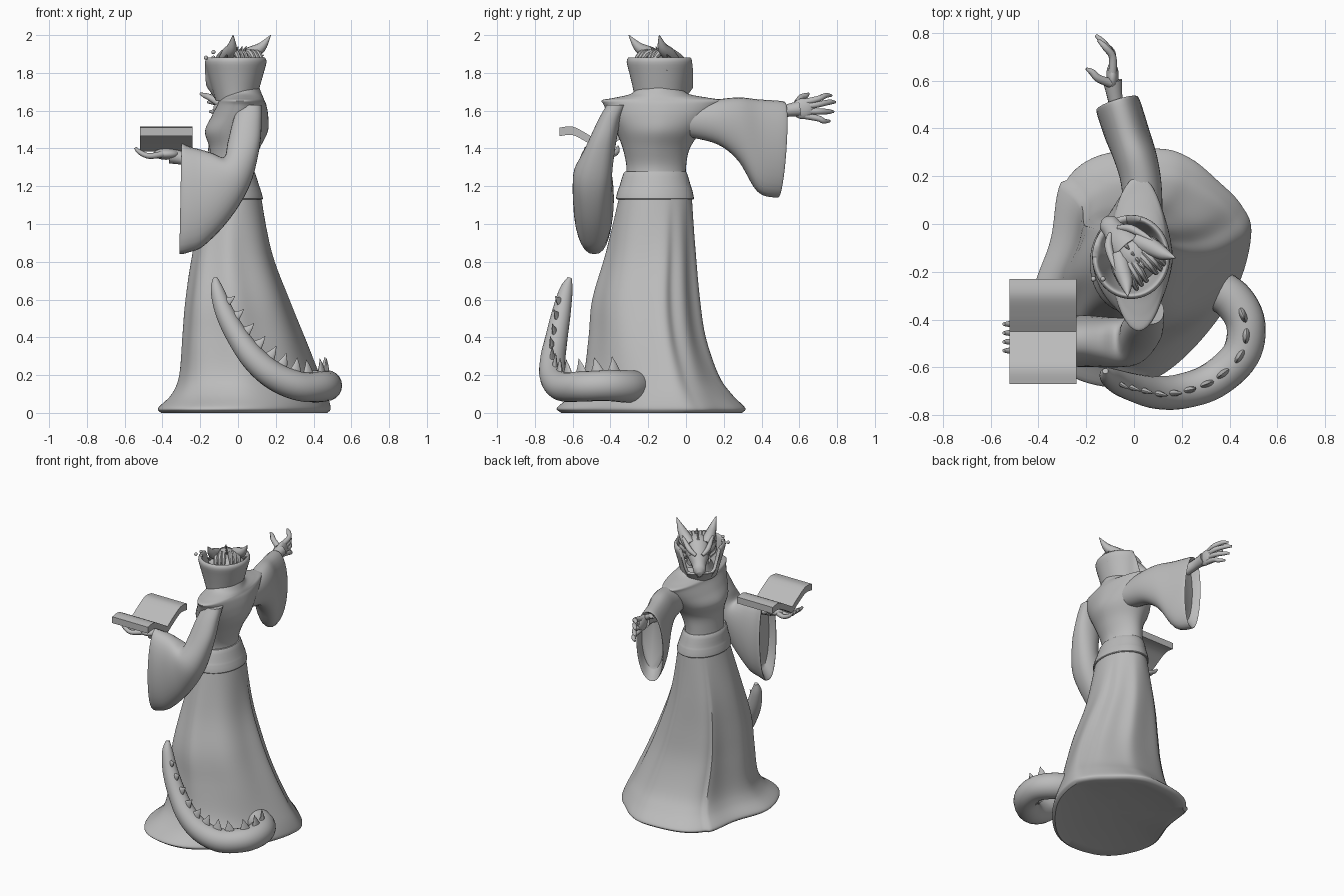
import bpy, bmesh, math
from mathutils import Vector, Matrix

if "Cube" in bpy.data.objects:
    bpy.data.objects.remove(bpy.data.objects["Cube"], do_unlink=True)

stone = bpy.data.materials.new("stone_grey")
stone.use_nodes = True
GREY = (0.5, 0.5, 0.5, 1)
stone.diffuse_color = GREY
stone.node_tree.nodes["Principled BSDF"].inputs["Base Color"].default_value = GREY


def smooth(pts, n, closed=False):
    """Catmull-Rom interpolation of tuples of any length."""
    out, m = [], len(pts)
    get = (lambda i: pts[i % m]) if closed else (lambda i: pts[max(0, min(m - 1, i))])
    for i in range(m if closed else m - 1):
        p0, p1, p2, p3 = (get(i + k) for k in (-1, 0, 1, 2))
        for s in range(n):
            t = s / n
            out.append(tuple(b + .5 * t * (c - a + t * (2*a - 5*b + 4*c - d + t * (3*(b - c) + d - a)))
                             for a, b, c, d in zip(p0, p1, p2, p3)))
    return out if closed else out + [tuple(pts[-1])]


def finish(name, bm, angle=40):
    bmesh.ops.recalc_face_normals(bm, faces=bm.faces)
    mesh = bpy.data.meshes.new(name)
    bm.to_mesh(mesh)
    bm.free()
    mesh.materials.append(stone)
    ob = bpy.data.objects.new(name, mesh)
    bpy.context.collection.objects.link(ob)
    bpy.ops.object.select_all(action='DESELECT')
    ob.select_set(True)
    bpy.context.view_layer.objects.active = ob
    bpy.ops.object.shade_smooth_by_angle(angle=math.radians(angle))
    return ob


def skin(name, rings, angle=40):
    """Bridge closed rings of points and cap both ends."""
    bm = bmesh.new()
    vs = [[bm.verts.new(p) for p in r] for r in rings]
    n = len(vs[0])
    for a, b in zip(vs, vs[1:]):
        for i in range(n):
            bm.faces.new((a[i], a[(i + 1) % n], b[(i + 1) % n], b[i]))
    bm.faces.new(vs[0])
    bm.faces.new(vs[-1])
    return finish(name, bm, angle)


def oval(c, a, b, n=28, power=1):
    pts = []
    for i in range(n):
        t = 2 * math.pi * i / n
        co, si = math.cos(t), math.sin(t)
        pts.append(Vector(c) + Vector(a) * co + Vector(b) * math.copysign(abs(si) ** power, si))
    return pts


def loft(name, sections, power=1):
    """Sections are centre, half-axis a and half-axis b in one tuple."""
    return skin(name, [oval(s[:3], s[3:6], s[6:], 32, power) for s in smooth(sections, 5)])


def stack(name, rows, n=5, power=1, angle=40):
    """Horizontal ovals given as z, xmin, xmax, ymin, ymax."""
    rings = []
    for z, x0, x1, y0, y1 in smooth(rows, n):
        rings.append(oval(((x0 + x1) / 2, (y0 + y1) / 2, z), ((x1 - x0) / 2, 0, 0),
                          (0, (y1 - y0) / 2, 0), 40, power))
    return skin(name, rings, angle)


def tube(name, path, sides=10, n=5, mat=None):
    """Tapered limb through points given as x, y, z, radius."""
    pts = smooth(path, n)
    rings = []
    for i, p in enumerate(pts):
        t = (Vector(pts[min(i + 1, len(pts) - 1)][:3]) - Vector(pts[max(i - 1, 0)][:3])).normalized()
        side = t.cross(Vector((.31, .23, .92))).normalized()
        r = max(p[3], .001)
        rings.append(oval(p[:3], side * r, t.cross(side) * r, sides))
    ob = skin(name, rings)
    if mat:
        ob.data.transform(mat)
    return ob


def ball(name, c, r, mat=None):
    bm = bmesh.new()
    bmesh.ops.create_uvsphere(bm, u_segments=20, v_segments=12, radius=1,
                              matrix=Matrix.Translation(c) @ Matrix.Diagonal((*r, 1)))
    if mat:
        bm.transform(mat)
    return finish(name, bm)


# Skirt: waist oval blending into the flared hem, with folds and a front overlap
hem = [(.49, -.03), (.45, .08), (.36, .17), (.24, .27), (.1, .31), (-.15, .28), (-.29, .16), (-.34, -.06),
       (-.42, -.3), (-.37, -.5), (-.25, -.63), (-.05, -.67), (.13, -.61), (.3, -.45), (.44, -.24)]
shape = [Vector(((x - .03) / .46, (y + .18) / .49)) for x, y in smooth(hem, 8, True)]
skirt_rows = [(1.16, -.17, .12, -.35, .03), (.85, -.24, .18, -.42, .05), (.6, -.28, .27, -.49, .07),
              (.4, -.3, .35, -.51, .1), (.2, -.32, .43, -.54, .17), (.1, -.36, .47, -.6, .24),
              (.03, -.43, .49, -.68, .31), (.01, -.43, .485, -.675, .31)]
rings = []
for z, x0, x1, y0, y1 in smooth(skirt_rows, 5):
    t = min(1, max(0, 1 - z / 1.15))
    ring = []
    for i, p in enumerate(shape):
        q = p.normalized().lerp(p, t)
        fold = .03 * math.sin(math.pi * t) * math.cos(i * math.pi / 7.5)
        k = i - 48
        fold += .035 * min(1, 3 * t) * (1 - k / 10) if 0 <= k < 10 else 0
        q = q * (1 + fold)
        ring.append(Vector(((x0 + x1) / 2 + q.x * (x1 - x0) / 2, (y0 + y1) / 2 + q.y * (y1 - y0) / 2, z)))
    rings.append(ring)
# Underside, slightly hollow
rim, middle = rings[-1], Vector((.03, -.18, 0))
for scale, z in ((.97, 0), (.85, .01), (.45, .025), (.02, .03)):
    rings.append([middle + Vector((p.x - middle.x, p.y - middle.y, 0)) * scale + Vector((0, 0, z)) for p in rim])
skin("skirt", rings, 45)

# Bodice flowing into the pointed shoulder cape, and the sash
stack("bodice_and_cape", [(1.2, -.16, .09, -.32, 0), (1.3, -.15, .08, -.315, 0), (1.4, -.15, .115, -.335, .02),
                          (1.49, -.175, .158, -.37, .08), (1.57, -.14, .16, -.41, .145),
                          (1.63, -.11, .15, -.435, .185), (1.655, -.1, .14, -.445, .195),
                          (1.668, -.09, .135, -.38, .12), (1.69, -.08, .125, -.29, .01),
                          (1.73, -.07, .11, -.25, -.03)], 5, 1.18)
stack("sash", [(1.13, -.17, .12, -.35, .03), (1.135, -.185, .132, -.37, .042), (1.18, -.177, .12, -.36, .033),
               (1.2, -.172, .113, -.352, .026), (1.27, -.16, .09, -.33, .005), (1.278, -.14, .08, -.31, -.01)],
      3, angle=30)

# Wide sleeves, each turned inward at the cuff
loft("book_sleeve", [(.065, -.365, 1.63, -.06, 0, 0, 0, .055, 0), (.05, -.405, 1.55, -.075, 0, 0, 0, .06, 0),
                     (.03, -.45, 1.42, -.085, 0, .01, 0, .08, .01), (-.005, -.49, 1.28, -.068, 0, .075, 0, .1, 0),
                     (-.09, -.495, 1.2, -.045, 0, .175, 0, .105, 0), (-.19, -.49, 1.14, -.01, 0, .255, 0, .108, 0),
                     (-.26, -.49, 1.13, 0, 0, .28, 0, .106, 0), (-.3, -.485, 1.135, .005, 0, .295, 0, .1, 0),
                     (-.3, -.485, 1.135, .005, 0, .28, 0, .085, 0), (-.26, -.485, 1.15, 0, 0, .23, 0, .075, 0)], .8)
loft("raised_sleeve", [(.04, .02, 1.55, 0, 0, .09, .08, 0, 0), (.03, .17, 1.54, 0, 0, .12, .085, 0, 0),
                       (.005, .28, 1.5, 0, 0, .17, .09, .01, 0), (-.03, .38, 1.415, 0, 0, .245, .092, .02, 0),
                       (-.067, .495, 1.395, 0, .016, .255, .09, .027, 0),
                       (-.067, .495, 1.395, 0, .016, .24, .078, .024, 0),
                       (-.055, .455, 1.41, 0, .01, .2, .07, .02, 0)], .9)

# Raised hand with spread fingers
tube("raised_forearm", [(-.055, .43, 1.57, .035), (-.078, .52, 1.597, .032), (-.09, .6, 1.61, .042)])
ball("raised_palm", (-.09, .62, 1.61), (.026, .06, .055))
for i, (x, y, z) in enumerate([(-.15, .77, 1.68), (-.16, .79, 1.645), (-.15, .78, 1.595), (-.13, .76, 1.545)]):
    b = 1.645 - i * .024
    tube(f"raised_finger_{i + 1}", [(-.09, .63, b, .018), (-.09, .7, (b + z) / 2, .016),
                                    (x + .03, y - .03, z, .014), (x, y, z, .007)])
tube("raised_thumb", [(-.1, .59, 1.64, .02), (-.15, .61, 1.67, .017), (-.175, .635, 1.68, .014),
                      (-.2, .65, 1.69, .006)])

# Hand under the book
tube("book_forearm", [(-.24, -.47, 1.34, .04), (-.3, -.46, 1.35, .036), (-.36, -.46, 1.36, .04)])
ball("book_palm", (-.38, -.46, 1.37), (.07, .06, .03))
for i in range(4):
    y = -.53 + i * .037
    tube(f"book_finger_{i + 1}", [(-.4, y * .6 - .185, 1.37, .018), (-.47, y, 1.36, .015),
                                  (-.52, y, 1.38, .013), (-.545, y, 1.405, .007)])
tube("book_thumb", [(-.32, -.42, 1.36, .02), (-.36, -.37, 1.38, .016), (-.4, -.36, 1.41, .006)])

# Open book: arched halves mirrored about the spine
half = smooth([(0, 1.43), (.07, 1.475), (.15, 1.515), (.22, 1.51)], 5)
bm = bmesh.new()
for s in (-1, 1):
    outline = [(s * u, z) for u, z in half] + [(s * u, z - .045) for u, z in reversed(half)]
    face = bm.faces.new([bm.verts.new((-.52, -.45 + u, z)) for u, z in outline])
    ext = bmesh.ops.extrude_face_region(bm, geom=[face])["geom"]
    bmesh.ops.translate(bm, vec=(.28, 0, 0), verts=[v for v in ext if isinstance(v, bmesh.types.BMVert)])
finish("open_book", bm, 30)

# Tail with a row of spikes along its upper side
tail_path = [(.3, -.25, .14, .085), (.41, -.315, .14, .086), (.468, -.42, .145, .082), (.445, -.55, .14, .08),
             (.33, -.655, .14, .078), (.2, -.7, .19, .074), (.09, -.705, .28, .068), (0, -.685, .4, .059),
             (-.07, -.66, .53, .05), (-.11, -.635, .65, .035), (-.12, -.615, .715, .012)]
tube("tail", tail_path, 20, 6)
fine = smooth(tail_path, 12)
for i in range(11):
    j = 20 + i * 8
    p, q = fine[j], fine[j + 1]
    c, t = Vector(p[:3]), (Vector(q[:3]) - Vector(p[:3])).normalized()
    up = (Vector((0, 0, 1)) - t * t.z).normalized()
    r, h = p[3], .02 + p[3] * .6
    base, side = c + up * r * .75, t.cross(up) * h * .25
    skin(f"tail_spike_{i + 1}", [oval(base, t * h * .6, side, 12),
                                 oval(base + up * (h * .6 + r * .15) + t * h * .1, t * h * .25, side * .5, 12),
                                 oval(base + up * (h + r * .25) + t * h * .25, t * .001, side * .02, 12)])

# High collar, dipping open toward the face
FACE = math.atan2(.78, -.63)
profile = [(0, .105, .13), (.3, .125, .143), (.65, .148, .162), (.9, .163, .176), (1, .155, .168),
           (1, .145, .158), (.9, .135, .148), (.5, .115, .128), (.1, .09, .1)]
rings = []
for h, rx, ry in smooth(profile, 3):
    ring = []
    for i in range(48):
        a = 2 * math.pi * i / 48
        d = abs((a - FACE + math.pi) % (2 * math.pi) - math.pi)
        dip = max(0, min(1, (.95 - d) / .4))
        dip = dip * dip * (3 - 2 * dip)
        ring.append((-.012 + rx * math.cos(a), -.138 + ry * math.sin(a), 1.65 + h * (.23 - .15 * dip)))
    rings.append(ring)
skin("high_collar", rings)
tube("neck", [(.01, -.13, 1.6, .08), (0, -.13, 1.7, .07), (0, -.13, 1.8, .075)], 20)

# Head, modelled facing local +x and then turned
turn = Matrix.Translation((-.005, -.125, 0)) @ Matrix.Rotation(FACE, 4, 'Z')
ball("skull", (-.01, 0, 1.83), (.105, .088, .095), turn)
ball("hair_mass", (-.03, 0, 1.84), (.09, .12, .06), turn)
snout = loft("snout", [(.02, 0, 1.84, 0, .08, 0, .03, 0, .075), (.08, 0, 1.81, 0, .066, 0, .025, 0, .06),
                       (.13, 0, 1.775, 0, .045, 0, .02, 0, .042), (.165, 0, 1.75, 0, .04, 0, .015, 0, .034),
                       (.188, 0, 1.735, 0, .018, 0, .005, 0, .018)])
snout.data.transform(turn)
tube("lower_jaw", [(.02, 0, 1.765, .055), (.09, 0, 1.74, .038), (.14, 0, 1.715, .026), (.16, 0, 1.71, .01)], 14, 5, turn)
for s, side in ((1, "left"), (-1, "right")):
    ball(f"{side}_eye", (.088, s * .052, 1.836), (.014, .012, .012), turn)
    ball(f"{side}_nostril", (.17, s * .022, 1.765), (.012, .01, .01), turn)
    tube(f"{side}_brow", [(.125, s * .02, 1.84, .01), (.09, s * .058, 1.865, .017),
                          (.03, s * .085, 1.9, .013), (-.01, s * .1, 1.925, .002)], 10, 5, turn)
    tube(f"{side}_horn", [(.03, s * .05, 1.87, .04), (-.02, s * .075, 1.9, .038),
                          (-.08, s * .1, 1.935, .027), (-.125, s * .128, 2.0, .002)], 12, 5, turn)
    for i in range(3):
        z = 1.86 - i * .04
        tube(f"{side}_cheek_spike_{i + 1}", [(.03 - i * .01, s * .07, z, .018), (-.03, s * .105, z + .01, .014),
                                             (-.07, s * .125, z + .035, .002)], 8, 4, turn)
        y = s * (.02 + .02 * i)
        tube(f"{side}_lock_{i + 1}", [(-.02, y, 1.9, .02), (-.08, y * 1.2, 1.905, .018),
                                      (-.125, y * 1.3, 1.86, .01)], 8, 4, turn)
for i in range(4):
    x = .06 - i * .035
    tube(f"crest_spike_{i + 1}", [(x, 0, 1.88 + .008 * i, .016), (x - .035, 0, 1.94, .002)], 8, 3, turn)

# Small hanging beads beside the collar
for i, (x, z) in enumerate([(-.17, 1.88), (-.13, 1.88), (-.13, 1.91)]):
    ball(f"bead_{i + 1}", (x, -.23, z), (.011, .011, .011))
